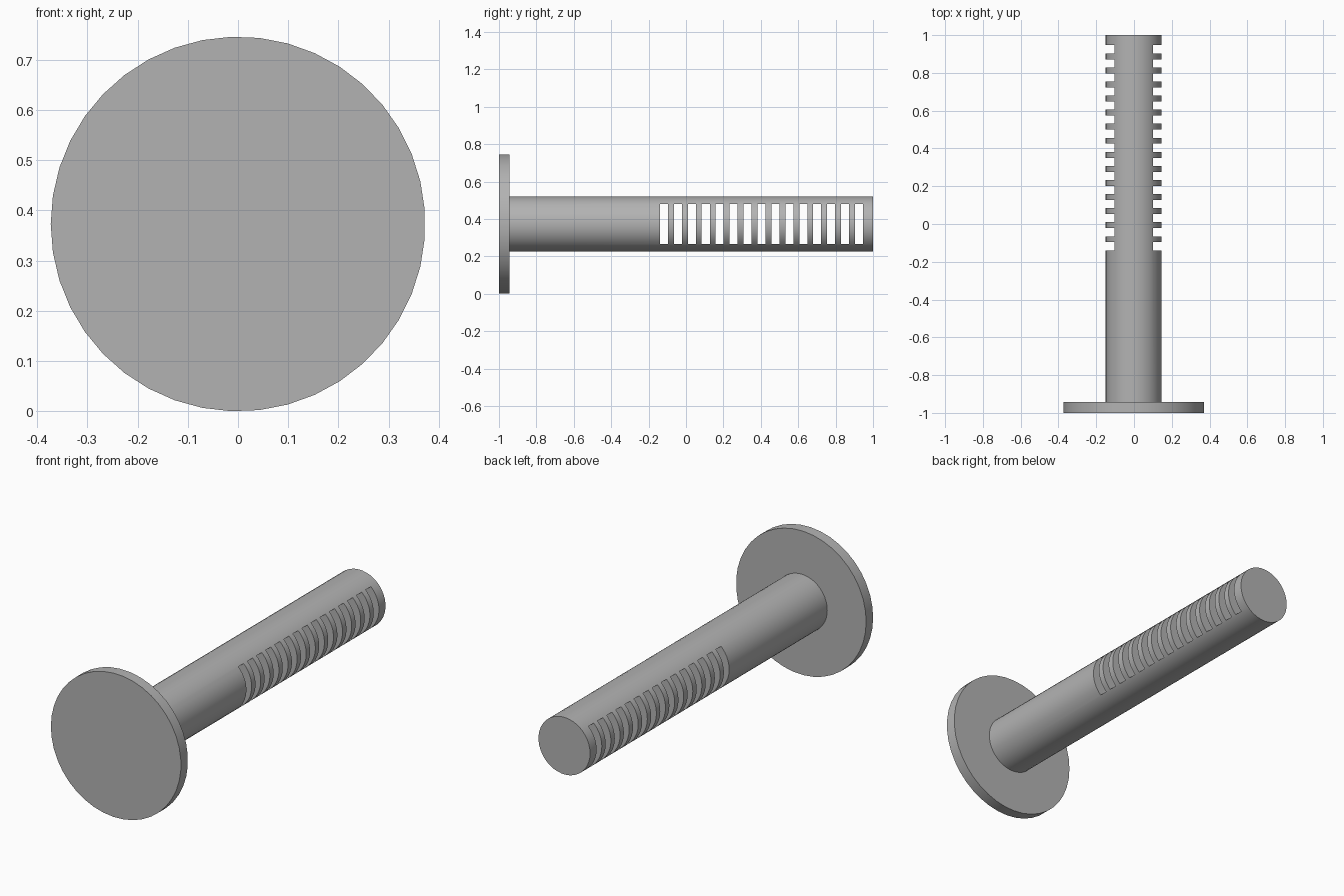
import bpy
import bmesh
from math import pi, radians
from mathutils import Matrix, Vector

cube = bpy.data.objects.get("Cube")
if cube:
    bpy.data.objects.remove(cube, do_unlink=True)

grey = bpy.data.materials.new("plain grey")
grey.use_nodes = True
colour = (0.45, 0.45, 0.45, 1)
grey.diffuse_color = colour
grey.node_tree.nodes["Principled BSDF"].inputs["Base Color"].default_value = colour

SIDES = 41
AXIS_Z = 0.373


def new_object(name, bm):
    bmesh.ops.recalc_face_normals(bm, faces=bm.faces)
    mesh = bpy.data.meshes.new(name)
    bm.to_mesh(mesh)
    bm.free()
    obj = bpy.data.objects.new(name, mesh)
    bpy.context.collection.objects.link(obj)
    mesh.materials.append(grey)
    return obj


def rod(name, radius, y0, y1, x=0):
    """Capped cylinder along y, with a corner on its -x side."""
    bm = bmesh.new()
    place = (Matrix.Translation((x, (y0 + y1) / 2, AXIS_Z))
             @ Matrix.Rotation(pi / 2, 4, "X") @ Matrix.Rotation(pi, 4, "Z"))
    # cone corners start on local +y, so turn them onto the x axis
    place = place @ Matrix.Rotation(-pi / 2, 4, "Z")
    bmesh.ops.create_cone(bm, cap_ends=True, segments=SIDES, radius1=radius,
                          radius2=radius, depth=y1 - y0, matrix=place)
    return new_object(name, bm)


def smooth(obj):
    bpy.ops.object.select_all(action="DESELECT")
    obj.select_set(True)
    bpy.context.view_layer.objects.active = obj
    bpy.ops.object.shade_smooth_by_angle(angle=radians(30))


# Round end plate and long shaft
flange = rod("end_plate", 0.373, -1, -0.943)
shaft = rod("slotted_shaft", 0.148, -0.943, 1, -0.002)

# Row of slots passing sideways through the shaft
bm = bmesh.new()
for i in range(15):
    centre = Vector((0, -0.118 + i * 0.0745, AXIS_Z))
    bmesh.ops.create_cube(bm, size=1, matrix=Matrix.Translation(centre)
                          @ Matrix.Diagonal((0.6, 0.043, 0.215, 1)))
cutter = new_object("slot_cutter", bm)
cutter.hide_render = True

cut = shaft.modifiers.new("slots", "BOOLEAN")
cut.operation = "DIFFERENCE"
cut.solver = "EXACT"
cut.object = cutter
bpy.context.view_layer.objects.active = shaft
bpy.ops.object.modifier_apply(modifier=cut.name)
bpy.data.objects.remove(cutter, do_unlink=True)

for part in (flange, shaft):
    smooth(part)
